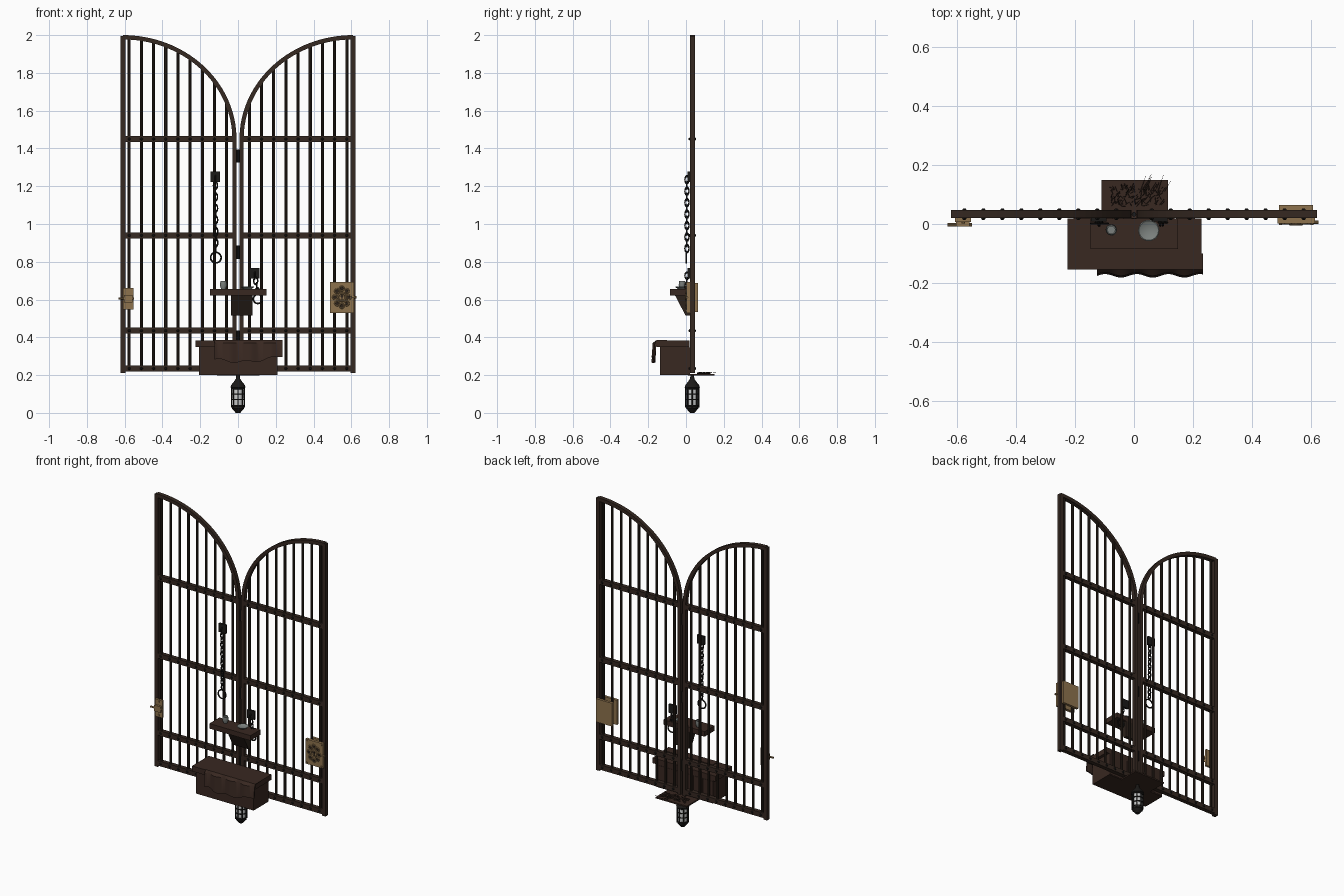
import bpy, bmesh, math, random
from mathutils import Matrix, Vector

random.seed(4)
if "Cube" in bpy.data.objects:
    bpy.data.objects.remove(bpy.data.objects["Cube"])


def material(name, rgb):
    m = bpy.data.materials.new(name)
    m.use_nodes = True
    m.diffuse_color = (*rgb, 1)
    m.node_tree.nodes["Principled BSDF"].inputs["Base Color"].default_value = (*rgb, 1)
    return m


BROWN = material("frame brown", (0.035, 0.021, 0.015))
DARK = material("bar dark brown", (0.025, 0.016, 0.011))
WOOD = material("chest wood", (0.04, 0.021, 0.015))
IRON = material("black iron", (0.011, 0.01, 0.009))
BRASS = material("aged brass", (0.27, 0.17, 0.075))
PALE = material("frosted glass", (0.55, 0.56, 0.56))
STONE = material("grey ceramic", (0.2, 0.22, 0.21))
GATE_Y = 0.033


class Part:
    """Collects primitives into one mesh object."""

    def __init__(self, name, mat, smooth=False):
        self.name, self.mat, self.smooth, self.bm = name, mat, smooth, bmesh.new()

    def box(self, x, y, z):
        m = Matrix.Translation(((x[0] + x[1]) / 2, (y[0] + y[1]) / 2, (z[0] + z[1]) / 2))
        m = m @ Matrix.Diagonal((x[1] - x[0], y[1] - y[0], z[1] - z[0], 1))
        return bmesh.ops.create_cube(self.bm, size=1, matrix=m)["verts"]

    def rod(self, a, b, r, r2=None, n=8):
        a, b = Vector(a), Vector(b)
        turn = (b - a).to_track_quat("Z", "Y").to_matrix().to_4x4()
        bmesh.ops.create_cone(self.bm, cap_ends=True, segments=n, radius1=r,
                              radius2=r if r2 is None else r2, depth=(b - a).length,
                              matrix=Matrix.Translation((a + b) / 2) @ turn)

    def loft(self, rings, closed=False):
        rows = [[self.bm.verts.new(p) for p in ring] for ring in rings]
        n = len(rows[0])
        for i in range(len(rows) if closed else len(rows) - 1):
            a, b = rows[i], rows[(i + 1) % len(rows)]
            for j in range(n):
                self.bm.faces.new((a[j], a[(j + 1) % n], b[(j + 1) % n], b[j]))
        if not closed:
            self.bm.faces.new(rows[0])
            self.bm.faces.new(rows[-1])

    def ring(self, c, r, thick, axis="Y", stretch=1, n=20, k=6):
        rings = []
        for i in range(n):
            a, loop = math.tau * i / n, []
            for j in range(k):
                t = math.tau * j / k
                d = r + thick * math.cos(t)
                u, v, w = d * math.cos(a), d * math.sin(a) * stretch, thick * math.sin(t)
                p = {"X": (w, u, v), "Y": (u, w, v), "Z": (u, v, w)}[axis]
                loop.append(Vector(c) + Vector(p))
            rings.append(loop)
        self.loft(rings, True)

    def lathe(self, c, profile, n=20):
        self.loft([[(c[0] + r * math.cos(math.tau * i / n), c[1] + r * math.sin(math.tau * i / n), z)
                    for i in range(n)] for r, z in profile])

    def done(self):
        bmesh.ops.recalc_face_normals(self.bm, faces=self.bm.faces)
        mesh = bpy.data.meshes.new(self.name)
        self.bm.to_mesh(mesh)
        self.bm.free()
        ob = bpy.data.objects.new(self.name, mesh)
        bpy.context.collection.objects.link(ob)
        mesh.materials.append(self.mat)
        if self.smooth:
            bpy.ops.object.select_all(action="DESELECT")
            ob.select_set(True)
            bpy.context.view_layer.objects.active = ob
            bpy.ops.object.shade_smooth_by_angle()
        return ob


# Two mirrored gate leaves: stiles, arch, rails, bars and rivets
RAILS = (0.235, 0.435, 0.94, 1.45)
BAR_X = [0.06 + 0.0645 * i for i in range(9)]
for side, s in (("left", 1), ("right", -1)):
    frame = Part(side + "_leaf_frame", BROWN)
    for x0, x1, top in ((0.596, 0.621, 1.995), (0.008, 0.03, 1.47)):
        frame.box(sorted((s * x0, s * x1)), (0.02, 0.047), (0.21, top))
    arch = []
    for i in range(33):
        a = math.pi / 2 * i / 32
        c, d = math.cos(a), math.sin(a)
        outer, inner = (0.61 - 0.602 * c, 1.45 + 0.55 * d), (0.61 - 0.58 * c, 1.45 + 0.527 * d)
        arch.append([(s * x, y, z) for (x, z), y in ((outer, 0.02), (outer, 0.047), (inner, 0.047), (inner, 0.02))])
    frame.loft(arch)
    for z in RAILS:
        frame.box(sorted((s * 0.02, s * 0.605)), (0.02, 0.047), (z - 0.016, z + 0.016))
    frame.done()
    bars = Part(side + "_leaf_bars", DARK, True)
    rivets = Part(side + "_leaf_rivets", IRON, True)
    for x in BAR_X:
        top = 1.45 + 0.535 * math.sqrt(1 - ((0.61 - x) / 0.592) ** 2)
        bars.rod((s * x, GATE_Y, 0.225), (s * x, GATE_Y, top), 0.008)
        for z in RAILS:
            for y0, y1 in ((0.02, 0.014), (0.047, 0.053)):
                rivets.rod((s * x, y0, z), (s * x, y1, z), 0.008, 0.004)
    bars.done()
    rivets.done()

# Pins between the leaves
pins = Part("meeting_pins", IRON, True)
for z in (0.4, 0.85, 1.36):
    pins.rod((0, GATE_Y, z - 0.035), (0, GATE_Y, z + 0.035), 0.008)
pins.done()

# Chest with plank walls and an overhanging lid
chest = Part("chest_body", WOOD)
chest.box((-0.207, 0.21), (-0.138, 0.018), (0.2, 0.352))
for i in range(6):
    x = -0.205 + i * 0.0695
    chest.box((x, x + 0.065), (0.017, 0.02), (0.205, 0.345))
chest.done()
lid = Part("chest_lid", WOOD)
lid.box((-0.225, 0.23), (-0.155, 0.018), (0.348, 0.383))
lid.done()

# Cloth folded over the lid front with a wavy hem
cloth = Part("cloth_drape", WOOD, True)
sections = []
for i in range(41):
    t = i / 40
    x = -0.125 + 0.36 * t
    fold = 0.006 * math.sin(t * 21)
    hem = 0.283 - 0.022 * math.sin(t * math.pi) + 0.007 * math.sin(t * 17) + 0.02 * t
    front = -0.17 + fold
    sections.append([(x, -0.1, 0.386), (x, -0.155, 0.386), (x, front, 0.37), (x, front - 0.006, hem),
                     (x, front + 0.002, hem), (x, -0.157, 0.36), (x, -0.155, 0.382), (x, -0.1, 0.382)])
cloth.loft(sections)
cloth.done()

# Bristle mat behind the gate
mat = Part("door_mat", WOOD)
mat.box((-0.11, 0.115), (0.01, 0.15), (0.198, 0.207))
mat.done()
bristles = Part("mat_bristles", DARK)
for i in range(140):
    x, y = random.uniform(-0.08, 0.095), random.uniform(0.06, 0.125)
    bristles.rod((x, y, 0.206), (x + random.uniform(-0.01, 0.015), y + random.uniform(0, 0.02), 0.217), 0.0012, 0.0006, 3)
for i in range(8):
    x = random.uniform(0, 0.11)
    bristles.rod((x, 0.11, 0.208), (x + 0.02, random.uniform(0.14, 0.17), 0.214), 0.001, 0.0005, 3)
bristles.done()

# Small shelf and tapered bracket
shelf = Part("wall_shelf", WOOD)
shelf.box((-0.148, 0.15), (-0.085, 0.019), (0.622, 0.655))
shelf.done()
bracket = Part("shelf_bracket", DARK)
bracket.loft([[(x, -0.058, 0.622), (x, 0.02, 0.622), (x, 0.02, 0.515), (x, -0.002, 0.515)] for x in (-0.038, 0.078)])
bracket.done()

# Cup and dish on the shelf
cup = Part("small_cup", STONE, True)
cup.lathe((-0.077, -0.02), [(0.012, 0.655), (0.019, 0.675), (0.016, 0.697), (0.012, 0.697), (0.012, 0.68)])
cup.done()
dish = Part("round_dish", STONE, True)
dish.lathe((0.05, -0.022), [(0.02, 0.655), (0.036, 0.667), (0.033, 0.668), (0.018, 0.66)], 28)
dish.done()


# Hanging chains with wall plates and pull rings
def chain(name, x, plate_z, end_z, links, ring_x, ring_z, r):
    plate = Part(name + "_plate", IRON)
    plate.box((x - 0.026, x + 0.026), (0.008, 0.021), (plate_z - 0.028, plate_z + 0.028))
    plate.done()
    body = Part(name, IRON, True)
    for i in range(links):
        t = (i + 0.5) / links
        z = plate_z + (end_z - plate_z) * t
        length = (plate_z - end_z) / links * 0.62
        body.ring((x + (ring_x - x) * t, 0.005, z), 0.0105, 0.004, "XY"[i % 2], length / 0.0105, 12, 5)
    body.ring((ring_x, 0.002, ring_z), r, 0.0045)
    body.done()


chain("long_chain", -0.12, 1.25, 0.855, 13, -0.117, 0.822, 0.028)
chain("short_chain", 0.087, 0.74, 0.63, 4, 0.105, 0.603, 0.024)

# Brass lock: front plate, back case, ornament and bolt
lock = Part("lock_plate", BRASS)
lock.box((0.487, 0.615), (0.002, 0.02), (0.53, 0.692))
lock.box((0.492, 0.608), (0.047, 0.064), (0.535, 0.687))
lock.rod((0.59, 0.006, 0.612), (0.627, 0.006, 0.612), 0.006)
lock.done()
ornament = Part("lock_ornament", BRASS, True)
holes = Part("lock_engraving", DARK, True)
for i in range(8):
    a = math.tau * i / 8
    c, d = math.cos(a), math.sin(a)
    ornament.ring((0.55 + 0.036 * c, 0.001, 0.612 + 0.046 * d), 0.012, 0.0035)
    holes.rod((0.55 + 0.036 * c, 0.002, 0.612 + 0.046 * d), (0.55 + 0.036 * c, 0, 0.612 + 0.046 * d), 0.008)
ornament.ring((0.55, 0, 0.612), 0.02, 0.005)
holes.rod((0.55, 0.002, 0.618), (0.55, -0.001, 0.618), 0.008)
holes.box((0.547, 0.553), (-0.001, 0.002), (0.598, 0.618))
for x in (0.497, 0.605):
    for z in (0.54, 0.682):
        ornament.rod((x, 0.003, z), (x, -0.003, z), 0.005)
ornament.done()
holes.done()

# Brass latch on the other side
latch = Part("latch_plate", BRASS)
latch.box((-0.608, -0.553), (0.006, 0.02), (0.547, 0.66))
latch.box((-0.604, -0.558), (-0.008, 0.006), (0.585, 0.625))
latch.rod((-0.633, -0.002, 0.606), (-0.55, -0.002, 0.606), 0.006)
for z in (0.56, 0.648):
    latch.rod((-0.58, 0.007, z), (-0.58, 0.001, z), 0.006)
latch.done()

# Caged lantern hanging below
glass = Part("lantern_glass", PALE, True)
glass.lathe((0, GATE_Y), [(0.018, 0.03), (0.03, 0.04), (0.031, 0.12), (0.025, 0.14)])
glass.done()
cap = Part("lantern_cap", IRON, True)
cap.lathe((0, GATE_Y), [(0.03, 0.128), (0.04, 0.135), (0.037, 0.146), (0.02, 0.168), (0.012, 0.18), (0.008, 0.205)])
cap.lathe((0, GATE_Y), [(0.012, 0), (0.022, 0.012), (0.033, 0.024), (0.033, 0.034), (0.026, 0.038)])
cap.done()
cage = Part("lantern_cage", IRON, True)
for z in (0.04, 0.07, 0.1, 0.128):
    cage.ring((0, GATE_Y, z), 0.034, 0.0035, "Z")
for i in range(8):
    a = math.tau * i / 8
    x, y = 0.034 * math.cos(a), GATE_Y + 0.034 * math.sin(a)
    cage.rod((x, y, 0.028), (x, y, 0.134), 0.0035, None, 6)
cage.done()
